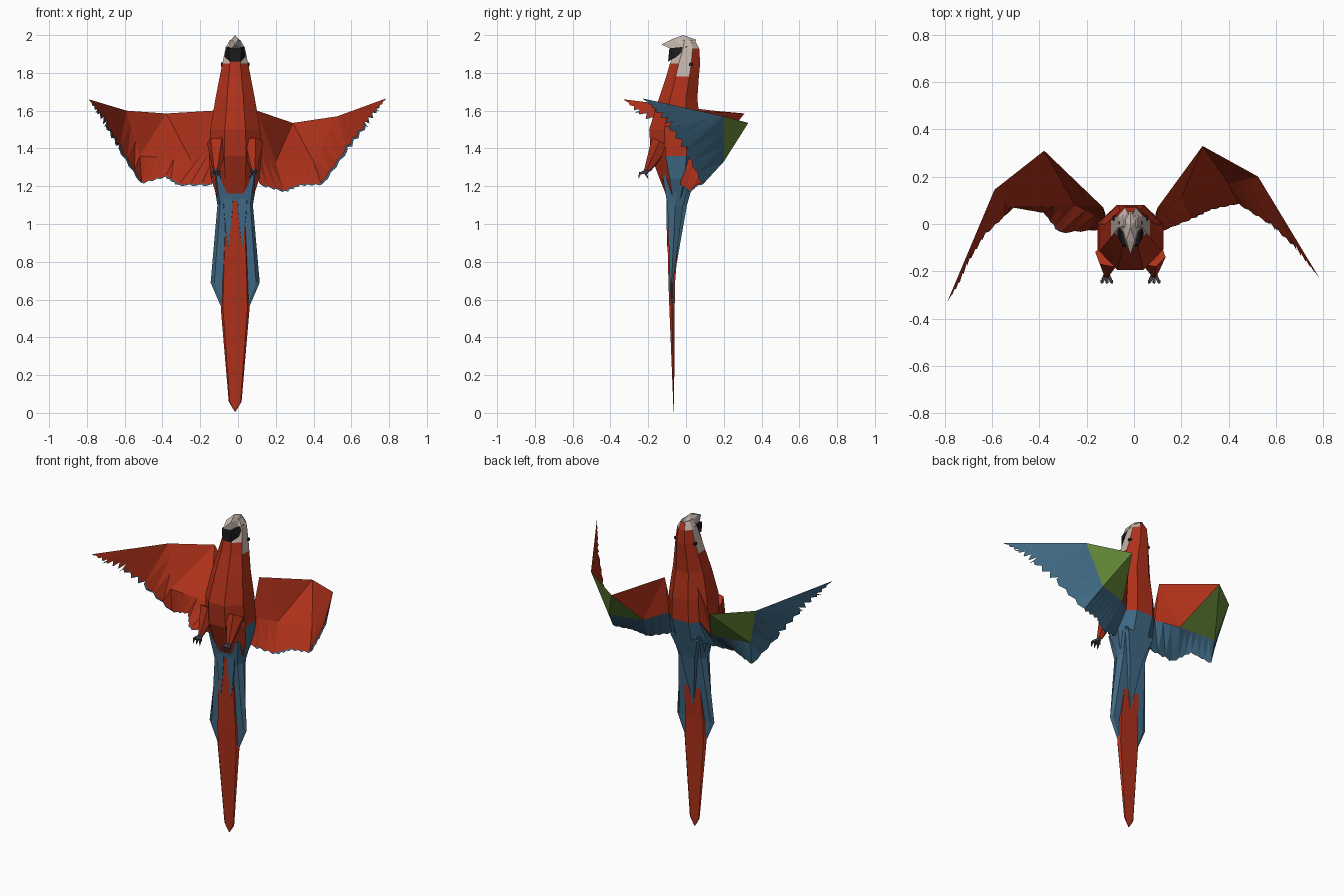
import bpy, bmesh, math
from mathutils import Vector as V

if "Cube" in bpy.data.objects:
    bpy.data.objects.remove(bpy.data.objects["Cube"])

CX = -0.015  # body centre line
COLS = {"red": (0.42, 0.03, 0.01), "blue": (0.05, 0.14, 0.23), "green": (0.13, 0.25, 0.04),
        "pale": (0.55, 0.45, 0.40), "black": (0.01, 0.01, 0.01), "claw": (0.08, 0.06, 0.08)}
MATS, ORDER = {}, list(COLS)
for n, c in COLS.items():
    MATS[n] = bpy.data.materials.new(n)
    MATS[n].diffuse_color = (*c, 1)


def finish(name, bm, recalc=True):
    if recalc:
        bmesh.ops.recalc_face_normals(bm, faces=bm.faces[:])
    me = bpy.data.meshes.new(name)
    bm.to_mesh(me)
    bm.free()
    for n in ORDER:
        me.materials.append(MATS[n])
    ob = bpy.data.objects.new(name, me)
    bpy.context.collection.objects.link(ob)
    return ob


def loft(name, rings, color):
    """Skin rings of points; color(ring, side) gives the colour name."""
    bm = bmesh.new()
    vs = [[bm.verts.new(p) for p in r] for r in rings]
    n = len(rings[0])
    for i in range(len(vs) - 1):
        for k in range(n):
            f = bm.faces.new((vs[i][k], vs[i][(k + 1) % n], vs[i + 1][(k + 1) % n], vs[i + 1][k]))
            f.material_index = ORDER.index(color(i, k))
    for i, r in ((0, vs[0]), (len(vs) - 2, vs[-1])):
        bm.faces.new(r).material_index = ORDER.index(color(i, 0))
    return finish(name, bm)


def hull(name, pts, col):
    """Convex solid from points given for one side, mirrored about the centre line."""
    bm = bmesh.new()
    for x, y, z in pts:
        for s in ((1, -1) if x else (1,)):
            bm.verts.new((CX + s * x, y, z))
    bmesh.ops.convex_hull(bm, input=bm.verts[:])
    for f in bm.faces:
        f.material_index = ORDER.index(col)
    return finish(name, bm)


def leaf(name, rows, col, x0=0):
    """Thin long feather: rows of (z, half width, front y, back y)."""
    rings = []
    for z, w, a, b in rows:
        m = (a + b) / 2
        rings.append([(CX + x0 + dx * w, y, z) for dx, y in
                      ((-1, m), (-.85, a), (.85, a), (1, m), (.85, b), (-.85, b))])
    return loft(name, rings, lambda i, k: col)


def cone(name, p, q, r1, r2, col, n=6):
    p, q = V(p), V(q)
    u = (q - p).orthogonal().normalized()
    w = (q - p).normalized().cross(u)
    ang = [2 * math.pi * k / n for k in range(n)]
    return loft(name, [[c + (u * math.cos(a) + w * math.sin(a)) * r for a in ang]
                       for c, r in ((p, r1), (q, r2))], lambda i, k: col)


# body and head: eight-sided rings (z, half width, front y, back y)
BODY = [(1.975, .028, -.03, .045), (1.93, .052, -.05, .07), (1.85, .068, -.085, .075),
        (1.78, .082, -.105, .068), (1.66, .105, -.145, .06), (1.50, .132, -.195, .08),
        (1.36, .140, -.185, .08), (1.24, .128, -.14, .045), (1.14, .095, -.10, .0)]
rings = []
for z, rx, yf, yb in BODY:
    k = 1 / math.cos(math.pi / 8)
    rings.append([(CX + rx * k * math.cos(a), (yf + yb) / 2 + (yb - yf) / 2 * k * math.sin(a), z)
                  for a in (math.pi / 8 + math.pi / 4 * i for i in range(8))])


def body_col(i, k):
    # side k: 0 back right, 1 back, 2 back left, 3 left, 4-6 front, 7 right
    if (i in (1, 2) and k in (3, 7)) or (i == 1 and k in (4, 6)) or (i == 0 and k != 1):
        return "pale"
    if (i >= 6 and k in (0, 1, 2)) or (i >= 6 and k in (3, 7)):
        return "blue"
    return "red"


loft("body", rings, body_col)

# beak
hull("upper_beak", [(.042, .0, 1.93), (.035, .035, 1.96), (0, .055, 1.975), (0, -.015, 2.0),
                    (.018, -.07, 1.98), (.02, -.085, 1.93), (0, -.13, 1.95)], "pale")
hull("lower_beak", [(.05, .01, 1.94), (.035, -.088, 1.93), (.028, -.095, 1.86),
                    (.056, -.05, 1.885)], "black")

# eyes, thighs and feet
for s, side in ((1, "right"), (-1, "left")):
    x = CX + s * .1
    cone("eye_" + side, (CX + s * .05, .025, 1.845), (CX + s * .075, .025, 1.845), .014, .01, "black")
    cone("thigh_" + side, (x - s * .01, -.13, 1.43), (x, -.205, 1.285), .06, .018, "red")
    cone("ankle_" + side, (x, -.2, 1.3), (x, -.22, 1.265), .016, .014, "claw")
    for d in (-.02, 0, .02):
        cone("toe_" + side, (x + d * .3, -.215, 1.275), (x + d, -.245, 1.268), .01, .009, "claw", 4)
        cone("talon_" + side, (x + d, -.243, 1.27), (x + d * 1.2, -.252, 1.238), .009, .001, "claw", 4)
    cone("back_toe_" + side, (x, -.215, 1.27), (x, -.2, 1.24), .01, .002, "claw", 4)

# tail
leaf("tail_outer_feathers", [(1.26, .12, -.125, .03), (1.1, .094, -.098, -.015), (.69, .13, -.085, -.068),
                             (.55, .07, -.08, -.07), (.5, .03, -.078, -.072)], "blue")
leaf("tail_centre_feathers", [(1.14, .03, -.102, -.01), (1.0, .06, -.1, -.033), (.69, .073, -.093, -.058),
                              (.55, .076, -.088, -.06), (.06, .034, -.068, -.063),
                              (.008, .003, -.066, -.064)], "red")
leaf("tail_back_covert", [(1.24, .11, -.05, .045), (1.1, .058, -.05, .005), (.77, .002, -.06, -.053)], "blue")
for s in (1, -1):
    leaf("tail_front_covert", [(1.15, .03, -.104, -.05), (1.06, .025, -.104, -.06),
                               (.88, .002, -.1, -.08)], "blue", s * .037)


def along(pts, t):
    i = min(int(t), len(pts) - 2)
    return pts[i].lerp(pts[i + 1], t - i)


def wing(name, s, joints, trail):
    """Back sheet with coloured coverts and a red front sheet, both with toothed feather edges."""
    l0, l1, l2, tip, mr, nn, m1 = map(V, joints)
    per, bm = 3, bmesh.new()

    def face(col, *pts):
        bm.faces.new([bm.verts.new(p) for p in pts]).material_index = ORDER.index(col)

    for front in (False, True):
        off = V((0, -.03, 0)) if front else V()
        edge = V((-s * .006, -.006, 0)) if front else V()
        a, b, c = mr + off, nn + off, m1 + off
        red, green, blue = ("red",) * 3 if front else ("red", "green", "blue")
        face(red, l0, l1, b)
        face(red, l0, b, a)
        face(green, l1, c, b)
        face(green, l1, l2, c)
        base = [a, b, b.lerp(c, .5), c, l2, l2.lerp(tip, .4), l2.lerp(tip, .75), tip]
        ends = [V(p) + edge for p in trail] + [tip]
        n = per * (len(base) - 1)
        for i in range(n):
            t0, t1 = i / per, (i + 1) / per
            pull = (.06 if t0 < 4 else .12 if t0 < 5 else .3) + (.04 if front else 0)
            b0, b1 = along(base, t0), along(base, t1)
            n0 = along(ends, t0).lerp(b0, pull)
            n1 = along(ends, t1).lerp(b1, pull)
            point = along(ends, t0 + .6 / per).lerp(along(base, t0), .05 if front else 0)
            face(blue, b0, b1, n1)
            face(blue, b0, n1, point, n0)
    # long outermost flight feathers
    for k, p in enumerate(trail[-2:]):
        p, q = V(p), l2.lerp(tip, .3 + .3 * k)
        d = (p - l2) * .04
        face("blue", l2, q, p + d)
    bmesh.ops.remove_doubles(bm, verts=bm.verts[:], dist=.0005)
    finish(name, bm)


# wings: shoulder, wrist, outer joint, tip, then the covert line; trailing edge from body outward
wing("left_wing", -1,
     [(-.13, .07, 1.6), (-.38, .31, 1.585), (-.59, .145, 1.6), (-.79, -.33, 1.66),
      (-.12, .04, 1.37), (-.25, .11, 1.34), (-.52, .10, 1.36)],
     [(-.14, -.02, 1.2), (-.32, -.04, 1.2), (-.385, .05, 1.245), (-.515, .075, 1.21),
      (-.635, -.05, 1.39), (-.705, -.16, 1.515), (-.75, -.26, 1.59)])
wing("right_wing", 1,
     [(.10, .07, 1.6), (.29, .33, 1.535), (.525, .2, 1.57), (.785, -.23, 1.665),
      (.09, .04, 1.37), (.20, .14, 1.33), (.40, .2, 1.33)],
     [(.12, -.03, 1.2), (.25, .02, 1.165), (.33, .06, 1.2), (.45, .085, 1.205),
      (.585, -.01, 1.385), (.685, -.1, 1.515), (.74, -.165, 1.6)])

for m in bpy.data.materials:
    if m.users and not m.is_grease_pencil:
        m.use_nodes = True
        m.node_tree.nodes["Principled BSDF"].inputs["Base Color"].default_value = m.diffuse_color
